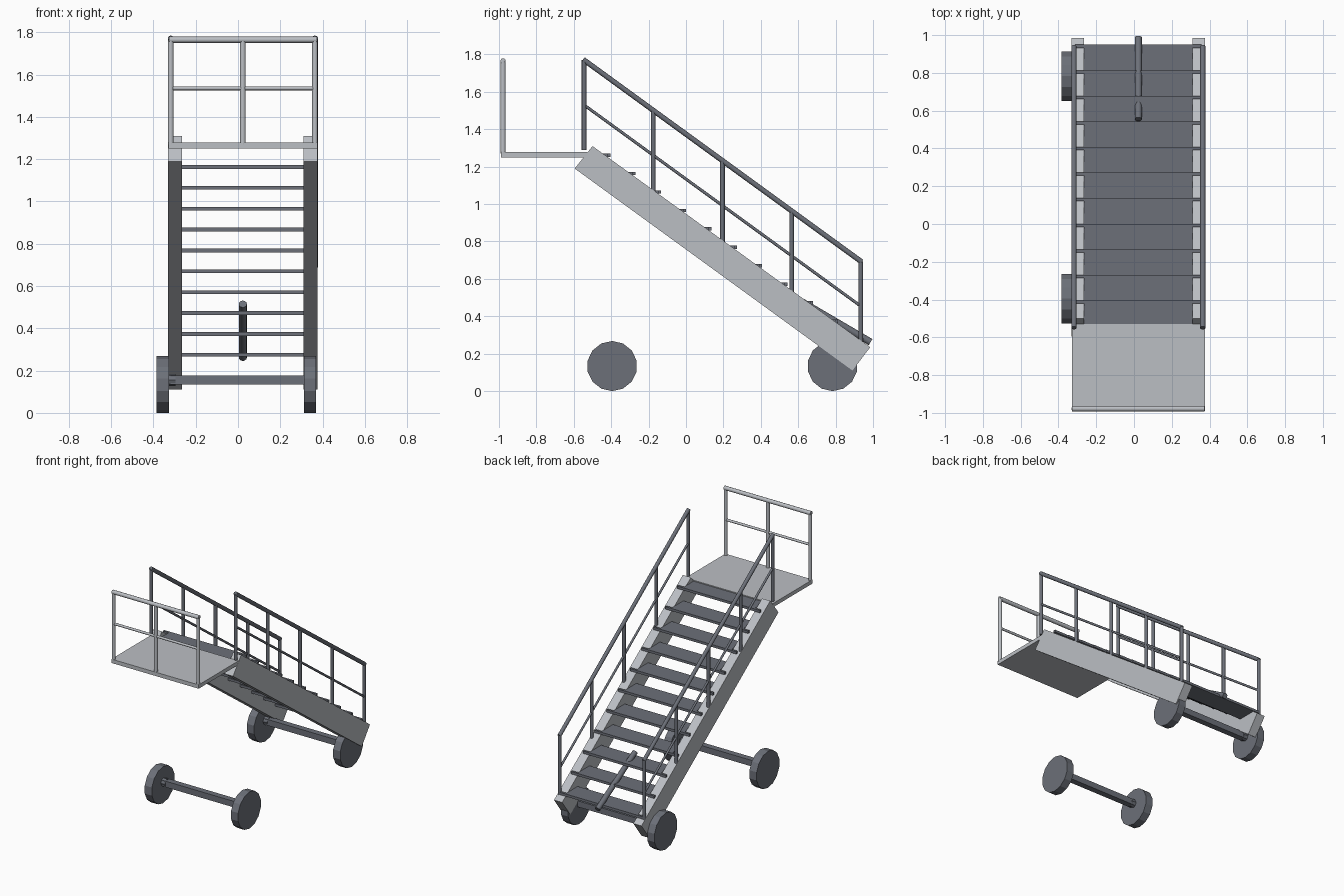
import bpy, bmesh, math
from mathutils import Vector

cube = bpy.data.objects.get("Cube")
if cube:
    bpy.data.objects.remove(cube, do_unlink=True)


def material(name, colour):
    m = bpy.data.materials.new(name)
    m.use_nodes = True
    m.diffuse_color = (*colour, 1)
    m.node_tree.nodes["Principled BSDF"].inputs["Base Color"].default_value = (*colour, 1)
    return m


light = material("light grey metal", (0.50, 0.52, 0.55))
dark = material("dark grey metal", (0.150, 0.162, 0.190))


def finish(name, bm, mat):
    bmesh.ops.recalc_face_normals(bm, faces=bm.faces)
    mesh = bpy.data.meshes.new(name)
    bm.to_mesh(mesh)
    bm.free()
    mesh.materials.append(mat)
    obj = bpy.data.objects.new(name, mesh)
    bpy.context.collection.objects.link(obj)
    return obj


def slab(name, x0, x1, profile, mat):
    """Side profile (y, z) extruded from x0 to x1."""
    bm = bmesh.new()
    face = bm.faces.new([bm.verts.new((x0, y, z)) for y, z in profile])
    new = bmesh.ops.extrude_face_region(bm, geom=[face])["geom"]
    verts = [v for v in new if isinstance(v, bmesh.types.BMVert)]
    bmesh.ops.translate(bm, verts=verts, vec=(x1 - x0, 0, 0))
    return finish(name, bm, mat)


def box(name, x0, x1, y0, y1, z0, z1, mat):
    return slab(name, x0, x1, [(y0, z0), (y1, z0), (y1, z1), (y0, z1)], mat)


def tube(name, a, b, r, mat, sides=10):
    """Straight round bar between two points."""
    a, b = Vector(a), Vector(b)
    bm = bmesh.new()
    bmesh.ops.create_cone(bm, cap_ends=True, segments=sides, radius1=r, radius2=r,
                          depth=(b - a).length)
    obj = finish(name, bm, mat)
    obj.data.transform((b - a).to_track_quat('Z', 'Y').to_matrix().to_4x4())
    obj.location = (a + b) / 2
    return obj


def smooth(obj):
    for p in obj.data.polygons:
        p.use_smooth = len(p.vertices) == 4


MID = 0.023      # centre line across the stairs
RISE = -0.727    # slope of the flight

# Stringers and side handrails, one set per side
for side, s in (("right", -1), ("left", 1)):
    slab(side + "_stringer", MID + s * 0.287, MID + s * 0.353,
         [(-0.50, 1.31), (-0.595, 1.19), (0.89, 0.11), (0.985, 0.235)], light)
    x = MID + s * 0.341
    top = lambda y: 1.77 + RISE * (y + 0.545)
    for i in range(5):
        y = -0.545 + i * 0.37
        foot = 1.29 if i == 0 else top(y) - 0.475
        smooth(tube(f"{side}_handrail_post_{i + 1}", (x, y, foot), (x, y, top(y)), 0.0125, dark))
    for name, drop, r in (("top", 0, 0.014), ("middle", 0.24, 0.008)):
        smooth(tube(f"{side}_{name}_handrail", (x, -0.55, top(-0.55) - drop),
                    (x, 0.94, top(0.94) - drop), r, dark))

# Treads, each with a nosing bar resting on the stringers
for i in range(11):
    y, z = -0.413 + i * 0.1354, 1.262 - i * 0.0987
    box(f"tread_{i + 1}", MID - 0.287, MID + 0.287, y - 0.136, y, z - 0.009, z + 0.009, dark)
    box(f"tread_nosing_{i + 1}", MID - 0.335, MID + 0.335, y - 0.008, y + 0.008,
        z - 0.009, z + 0.009, dark)

# Upper platform and its end guard
box("platform", MID - 0.3525, MID + 0.3525, -0.99, -0.53, 1.25, 1.278, light)
for name, dx in (("right", -0.341), ("middle", 0), ("left", 0.341)):
    smooth(tube(name + "_guard_post", (MID + dx, -0.978, 1.27), (MID + dx, -0.978, 1.765),
                0.0135, light))
for name, z, r in (("top", 1.765, 0.0145), ("middle", 1.535, 0.009)):
    smooth(tube(name + "_guard_rail", (MID - 0.35, -0.978, z), (MID + 0.35, -0.978, z), r, light))

# Two axles with wheels
for end, y in (("front", -0.395), ("rear", 0.783)):
    box(end + "_axle", -0.32, 0.32, y - 0.022, y + 0.022, 0.134, 0.178, dark)
    tube(end + "_axle_hub", (-0.33, y, 0.156), (-0.295, y, 0.156), 0.028, dark, 8)
    for side, x0, x1 in (("right", -0.385, -0.327), ("left", 0.312, 0.369)):
        n = 14
        rim = [(y + 0.134 * math.sin(math.tau * k / n), 0.134 + 0.134 * math.cos(math.tau * k / n))
               for k in range(n)]
        slab(f"{end}_{side}_wheel", x0, x1, rim, dark)

# Tow bar over the lowest steps
smooth(tube("tow_bar", (MID, 0.555, 0.515), (MID, 0.987, 0.262), 0.019, dark, 12))
